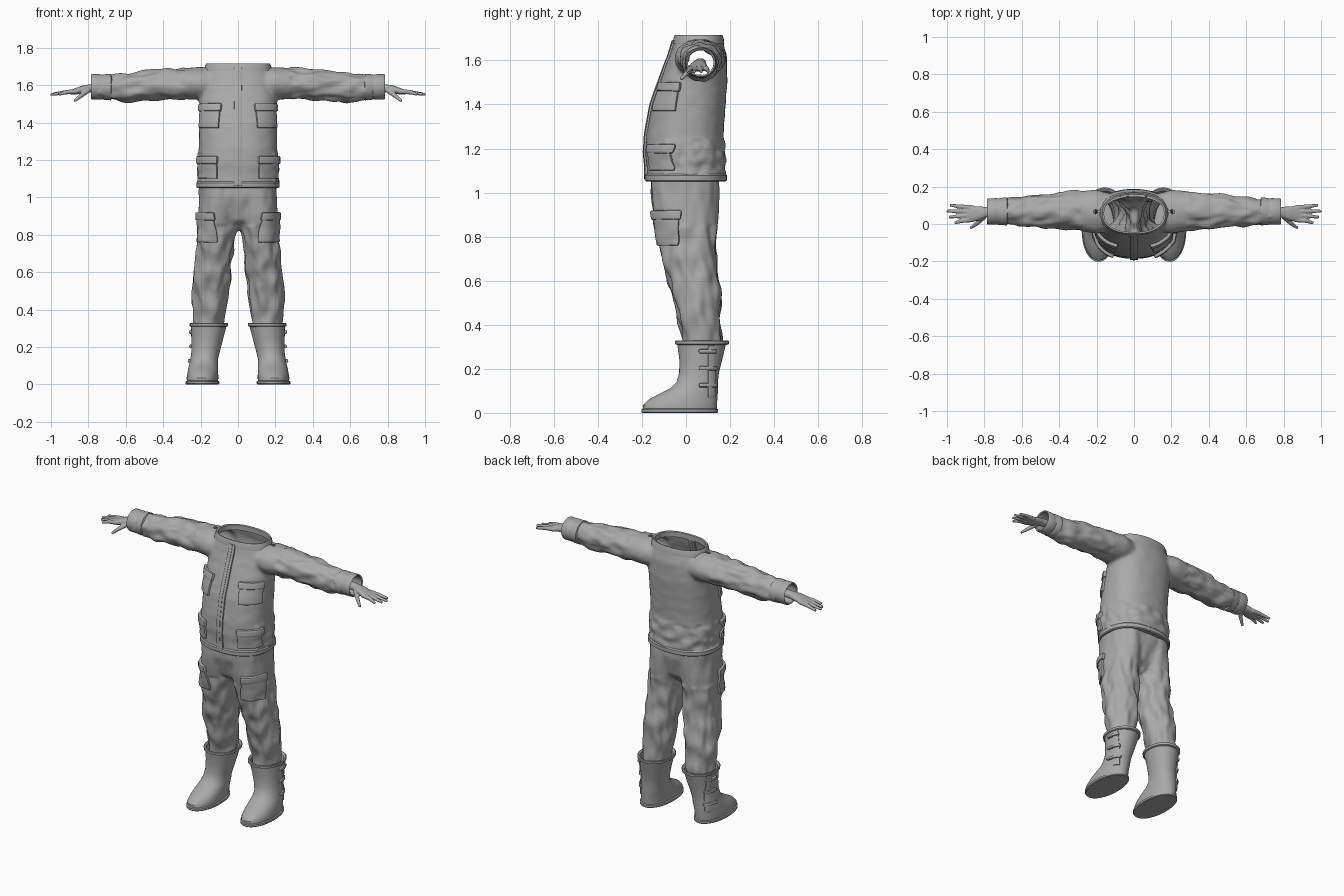
import bpy, bmesh, math
from mathutils import Vector, noise
from mathutils.bvhtree import BVHTree

cube = bpy.data.objects.get("Cube")
if cube:
    bpy.data.objects.remove(cube, do_unlink=True)

GREY = (0.4, 0.4, 0.4, 1)
mat = bpy.data.materials.new("plain_grey")
mat.use_nodes = True
mat.diffuse_color = GREY
mat.node_tree.nodes["Principled BSDF"].inputs["Base Color"].default_value = GREY


def loft(bm, rings, axis="z", side=1, caps=True, n=40, p=2.3):
    """Skin oval rings (position, centre a, centre b, radius a, radius b)."""
    loops = []
    for t, ca, cb, ra, rb in rings:
        loop = []
        for i in range(n):
            c, s = math.cos(math.tau * i / n), math.sin(math.tau * i / n)
            a = ca + ra * math.copysign(abs(c) ** (2 / p), c)
            b = cb + rb * math.copysign(abs(s) ** (2 / p), s)
            co = (a * side, b, t) if axis == "z" else (t * side, a, b)
            loop.append(bm.verts.new(co))
        loops.append(loop)
    for lo, hi in zip(loops, loops[1:]):
        for i in range(n):
            j = (i + 1) % n
            bm.faces.new((lo[i], lo[j], hi[j], hi[i]))
    if caps:
        bm.faces.new(loops[0])
        bm.faces.new(loops[-1])


def finish(name, bm):
    bmesh.ops.recalc_face_normals(bm, faces=bm.faces[:])
    me = bpy.data.meshes.new(name)
    bm.to_mesh(me)
    bm.free()
    me.materials.append(mat)
    me.shade_smooth()
    me.set_sharp_from_angle(angle=math.radians(40))
    ob = bpy.data.objects.new(name, me)
    bpy.context.collection.objects.link(ob)
    return ob


def freeze(ob):
    """Bake the modifiers into a fresh bmesh and drop the object."""
    bpy.context.view_layer.update()
    me = bpy.data.meshes.new_from_object(ob.evaluated_get(bpy.context.evaluated_depsgraph_get()))
    bm = bmesh.new()
    bm.from_mesh(me)
    bpy.data.objects.remove(ob, do_unlink=True)
    bpy.data.meshes.remove(me)
    return bm


def fuse(bm, voxel, rounds):
    ob = finish("blend", bm)
    mod = ob.modifiers.new("remesh", "REMESH")
    mod.mode, mod.voxel_size = "VOXEL", voxel
    mod = ob.modifiers.new("smooth", "SMOOTH")
    mod.factor, mod.iterations = 0.5, rounds
    return freeze(ob)


def trim(bm, co, no):
    bmesh.ops.bisect_plane(bm, geom=bm.verts[:] + bm.edges[:] + bm.faces[:],
                           plane_co=co, plane_no=no, clear_outer=True)


def wrinkle(bm, scale, strength):
    bm.normal_update()
    moves = [(v, v.normal * strength(v.co) * noise.noise(Vector(a * b for a, b in zip(v.co, scale))))
             for v in bm.verts]
    for v, d in moves:
        v.co += d


def patch(name, tree, centre, width, z0, z1, turn, thick, nx=8, nz=8):
    """Padded panel laid on a surface; turn is the facing angle from the front."""
    out = Vector((math.sin(turn), -math.cos(turn), 0))
    along = Vector((math.cos(turn), math.sin(turn), 0))
    bm = bmesh.new()
    rows = []
    for j in range(nz + 1):
        row = []
        for i in range(nx + 1):
            q = Vector((*centre, z0 + (z1 - z0) * j / nz)) + along * width * (i / nx - 0.5)
            hit = tree.ray_cast(q + out * 0.5, -out)[0]
            row.append(bm.verts.new(hit or tree.find_nearest(q)[0]))
        rows.append(row)
    for lo, hi in zip(rows, rows[1:]):
        for i in range(nx):
            bm.faces.new((lo[i], lo[i + 1], hi[i + 1], hi[i]))
    ob = finish(name, bm)
    mod = ob.modifiers.new("pad", "SOLIDIFY")
    mod.thickness, mod.offset = thick * 2, 0
    mod = ob.modifiers.new("soft_edge", "BEVEL")
    mod.width, mod.segments, mod.angle_limit = thick * 0.4, 2, math.radians(50)
    finish(name, freeze(ob))


def pocket(name, tree, centre, width, z0, z1, turn):
    patch(name, tree, centre, width * 0.92, z0, z1 - 0.01, turn, 0.012)
    patch(name + "_flap", tree, centre, width, z1 - 0.042, z1, turn, 0.018, nz=3)


SIDES = ((1, "left"), (-1, "right"))

# Jacket: torso and sleeves blended, then opened at neck, hem and wrists
bm = bmesh.new()
loft(bm, [(1.02, 0, 0, .215, .18), (1.08, 0, 0, .217, .18), (1.12, 0, 0, .212, .178),
          (1.18, 0, -.003, .218, .182), (1.26, 0, -.005, .21, .175), (1.4, 0, .012, .208, .168),
          (1.52, 0, .038, .208, .15), (1.62, 0, .055, .195, .13),
          (1.69, 0, .057, .172, .11), (1.74, 0, .057, .165, .102)])
for s, side in SIDES:
    loft(bm, [(.08, .06, 1.6, .09, .075), (.2, .065, 1.61, .118, .087), (.3, .07, 1.607, .105, .082),
              (.45, .07, 1.602, .091, .083), (.6, .066, 1.585, .08, .078),
              (.7, .066, 1.588, .068, .062), (.8, .066, 1.59, .062, .058)], "x", s, p=2)
bm = fuse(bm, 0.0105, 6)
trim(bm, (0, 0, 1.055), (0, 0, -1))
trim(bm, (0, 0, 1.695), (0, 0, 1))
for s, side in SIDES:
    trim(bm, (.75 * s, 0, 0), (s, 0, 0))
wrinkle(bm, (13, 24, 24),
        lambda c: 0.014 if abs(c.x) > .28 else 0.012 if c.z < 1.24 and c.y > -.1 else 0.002)
jacket = BVHTree.FromBMesh(bm)
finish("jacket", bm)

# Collar band and hem band
bm = bmesh.new()
loft(bm, [(1.675, 0, .057, .182, .117), (1.7, 0, .057, .177, .114), (1.715, 0, .057, .17, .108),
          (1.712, 0, .057, .16, .1), (1.68, 0, .057, .16, .1)], caps=False)
finish("collar", bm)
bm = bmesh.new()
loft(bm, [(1.085, 0, 0, .217, .18), (1.078, 0, 0, .223, .186), (1.055, 0, 0, .223, .186),
          (1.05, 0, 0, .216, .18), (1.055, 0, 0, .19, .145)], caps=False)
finish("hem", bm)

# Zip cover down the front
patch("zip_cover", jacket, (0, 0), .042, 1.06, 1.69, 0, .009, nx=3, nz=30)
patch("zip_ridge", jacket, (0, 0), .012, 1.06, 1.69, 0, .012, nx=2, nz=30)

# Trousers: two legs blended with the hips
bm = bmesh.new()
loft(bm, [(.83, 0, .005, .08, .06), (.88, 0, 0, .16, .12), (1, 0, -.004, .2, .153),
          (1.11, 0, -.004, .2, .153)])
for s, side in SIDES:
    loft(bm, [(.25, .155, .075, .07, .078), (.33, .156, .072, .08, .09), (.45, .15, .06, .092, .102),
              (.55, .142, .044, .099, .107), (.65, .132, .022, .1, .117), (.8, .118, .003, .1, .135),
              (.9, .11, 0, .104, .148), (1, .1, -.004, .107, .155), (1.11, .1, -.004, .107, .155)],
         side=s, p=2.1)
bm = fuse(bm, 0.0105, 6)
trim(bm, (0, 0, 1.09), (0, 0, 1))
trim(bm, (0, 0, .28), (0, 0, -1))
wrinkle(bm, (22, 22, 10), lambda c: 0.017 if c.z < .85 else 0.006)
trousers = BVHTree.FromBMesh(bm)
finish("trousers", bm)

for s, side in SIDES:
    # Pockets
    pocket(side + "_chest_pocket", jacket, (.122 * s, 0), .135, 1.37, 1.5, .3 * s)
    pocket(side + "_lower_pocket", jacket, (.125 * s, 0), .135, 1.1, 1.22, .3 * s)
    pocket(side + "_thigh_pocket", trousers, (.165 * s, -.08), .15, .76, .92, .75 * s)

    # Folded cuff
    bm = bmesh.new()
    loft(bm, [(.675, .067, 1.589, .064, .06), (.68, .067, 1.589, .074, .07), (.715, .067, 1.589, .073, .069),
              (.722, .067, 1.59, .069, .065), (.735, .067, 1.59, .071, .068), (.78, .067, 1.591, .07, .068),
              (.786, .067, 1.591, .066, .064), (.782, .067, 1.591, .059, .057),
              (.72, .067, 1.59, .058, .056)], "x", s, caps=False, p=2)
    finish(side + "_cuff", bm)

    # Hand: palm with tapered finger tubes, blended
    bm = bmesh.new()
    loft(bm, [(.74, .065, 1.588, .026, .022), (.79, .063, 1.583, .028, .022), (.83, .057, 1.576, .038, .022),
              (.87, .053, 1.567, .043, .017), (.895, .053, 1.562, .04, .012)], "x", s, n=20)
    curve = bpy.data.curves.new("fingers", "CURVE")
    curve.dimensions, curve.bevel_depth, curve.use_fill_caps = "3D", .0125, True
    paths = [[(.86, .055 + .021 * k, 1.567), (.92, .055 + .025 * k, 1.562), (tip, .053 + .032 * k, 1.55)]
             for k, tip in ((-1.5, .96), (-.5, .99), (.5, 1.003), (1.5, .985))]
    paths.append([(.8, .04, 1.572), (.838, .005, 1.545), (.874, -.022, 1.515)])
    for path in paths:
        spline = curve.splines.new("POLY")
        spline.points.add(2)
        for pt, co, r in zip(spline.points, path, (1.1, .95, .6)):
            pt.co, pt.radius = (co[0] * s, co[1], co[2], 1), r
    tubes = bpy.data.objects.new("fingers", curve)
    bpy.context.collection.objects.link(tubes)
    tube_bm = freeze(tubes)
    tmp = bpy.data.meshes.new("tmp")
    tube_bm.to_mesh(tmp)
    tube_bm.free()
    bm.from_mesh(tmp)
    bpy.data.meshes.remove(tmp)
    finish(side + "_hand", fuse(bm, .004, 3))

    # Boot upper, sole and rim
    bm = bmesh.new()
    loft(bm, [(.015, .19, -.028, .083, .167), (.035, .19, -.027, .085, .168), (.06, .188, -.014, .082, .156),
              (.085, .186, .01, .08, .134), (.11, .183, .036, .077, .109), (.14, .18, .051, .074, .094),
              (.18, .172, .059, .076, .09), (.24, .164, .067, .084, .097), (.315, .156, .071, .095, .111)],
         side=s, caps=False, p=2.1)
    boot = BVHTree.FromBMesh(bm)
    finish(side + "_boot", bm)
    bm = bmesh.new()
    loft(bm, [(0, .19, -.028, .086, .17), (.004, .19, -.028, .09, .174), (.016, .19, -.028, .09, .174),
              (.02, .19, -.028, .083, .167)], side=s, p=2.1)
    finish(side + "_sole", bm)
    bm = bmesh.new()
    loft(bm, [(.308, .156, .072, .094, .11), (.312, .156, .072, .102, .122), (.326, .156, .072, .103, .123),
              (.329, .156, .072, .098, .117), (.322, .156, .072, .089, .104), (.25, .164, .067, .08, .092)],
         side=s, caps=False, p=2.1)
    finish(side + "_boot_rim", bm)

    # Strap strip and three buckles on the outer side of the boot
    turn = math.pi / 2 * s
    patch(side + "_boot_strip", boot, (.2 * s, .115), .032, .07, .305, turn, .006, nx=3, nz=14)
    for k, z in enumerate((.125, .203, .28)):
        patch(f"{side}_buckle_{k + 1}", boot, (.2 * s, .097), .078, z - .009, z + .009, turn, .013, nx=6, nz=2)
